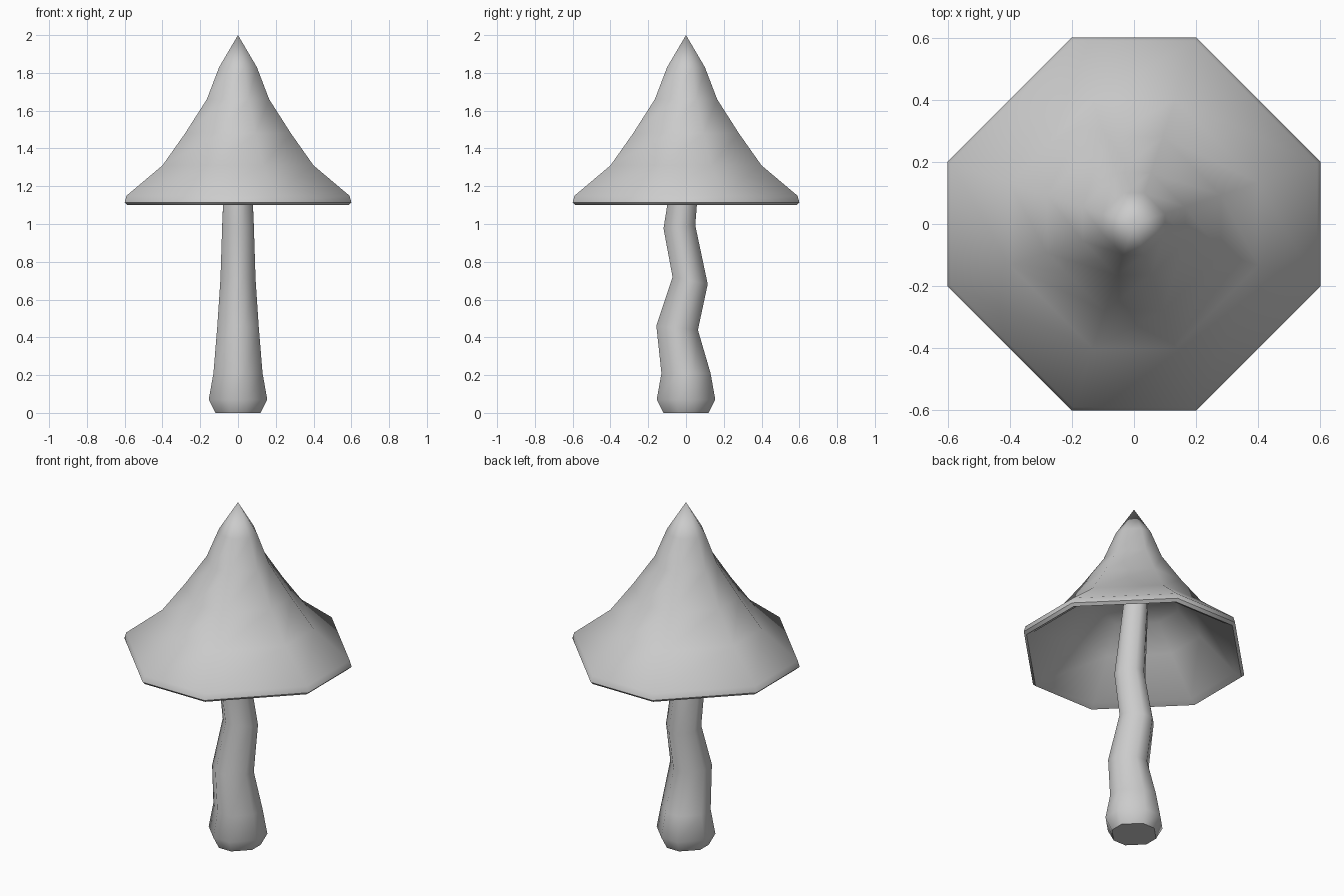
import bpy, bmesh, math

if "Cube" in bpy.data.objects:
    bpy.data.objects.remove(bpy.data.objects["Cube"])

# Eight-sided cross-section: a square with its corners cut at one third
OCT = [(1, -1/3), (1, 1/3), (1/3, 1), (-1/3, 1),
       (-1, 1/3), (-1, -1/3), (-1/3, -1), (1/3, -1)]


def loft(name, rings, tip=None):
    """Skin octagon rings given as (half width, z, y offset, tilt dz/dy)."""
    bm = bmesh.new()
    loops = [[bm.verts.new((x * r, y * r + yo, z + tilt * y * r)) for x, y in OCT]
             for r, z, yo, tilt in rings]
    for a, b in zip(loops, loops[1:]):
        for i in range(8):
            j = (i + 1) % 8
            bm.faces.new((a[i], a[j], b[j], b[i]))
    bm.faces.new(loops[0][::-1])
    if tip is None:
        bm.faces.new(loops[-1])
    else:
        t = bm.verts.new((0, 0, tip))
        for i in range(8):
            bm.faces.new((loops[-1][i], loops[-1][(i + 1) % 8], t))
    bmesh.ops.recalc_face_normals(bm, faces=bm.faces)
    mesh = bpy.data.meshes.new(name)
    bm.to_mesh(mesh)
    bm.free()
    obj = bpy.data.objects.new(name, mesh)
    bpy.context.collection.objects.link(obj)
    bpy.ops.object.select_all(action='DESELECT')
    obj.select_set(True)
    bpy.context.view_layer.objects.active = obj
    bpy.ops.object.shade_smooth_by_angle(angle=math.radians(55))
    return obj


# Hollow cap: flat ceiling, inner wall, rim, then the flared outside to the tip
cap = [(0.24, 1.43), (0.36, 1.30), (0.55, 1.12), (0.585, 1.10), (0.60, 1.115),
       (0.59, 1.15), (0.40, 1.31), (0.28, 1.48), (0.165, 1.66), (0.10, 1.83)]
loft("mushroom_cap", [(r, z, 0, 0) for r, z in cap], tip=2.0)

# Crooked stem, bending front to back and running up into the cap
loft("mushroom_stem", [
    (0.12, 0.0, 0, 0), (0.155, 0.07, 0, 0), (0.13, 0.21, 0, 0),
    (0.11, 0.45, -0.047, -0.1), (0.093, 0.70, 0.022, -0.2),
    (0.084, 0.985, -0.035, 0.1), (0.065, 1.44, 0.02, 0)])
